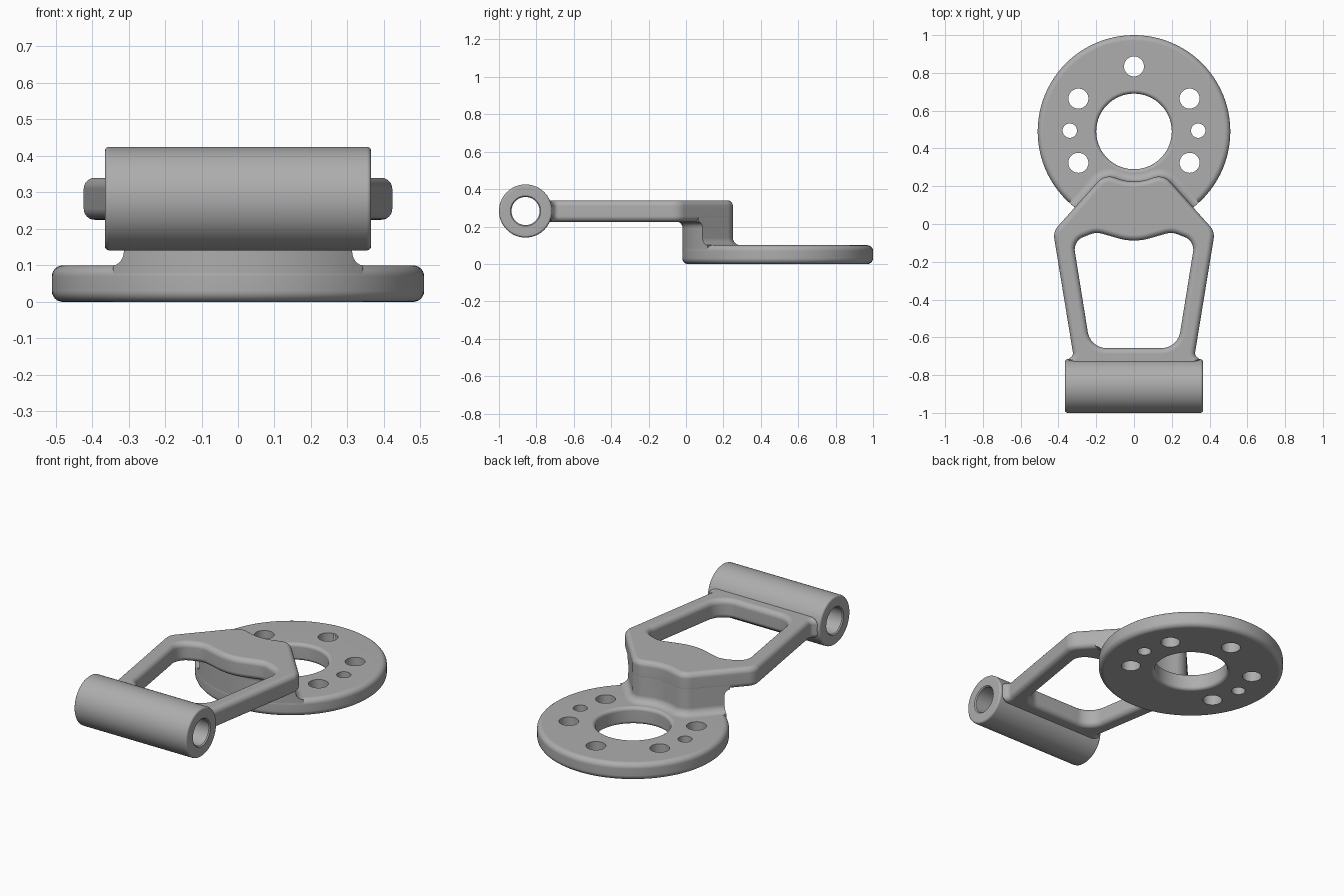
import bpy, bmesh, math
from mathutils import Vector, Matrix

cube = bpy.data.objects.get("Cube")
if cube:
    bpy.data.objects.remove(cube)

metal = bpy.data.materials.new("satin_grey")
metal.use_nodes = True
grey = (0.42, 0.42, 0.42, 1)
metal.diffuse_color = grey
metal.node_tree.nodes["Principled BSDF"].inputs["Base Color"].default_value = grey

DISC_Y = 0.49
DISC_R = 0.51
ARM_LOW, ARM_TOP = 0.225, 0.34
EDGE = 0.03


def arc(cx, cy, r, start, end, steps=6):
    """Points on an arc, angles in degrees."""
    angles = [math.radians(start + (end - start) * i / steps) for i in range(steps + 1)]
    return [(cx + r * math.cos(a), cy + r * math.sin(a)) for a in angles]


def build(name, rings, closed=False):
    """Skin a stack of rings; cap the ends unless the stack closes on itself."""
    bm = bmesh.new()
    rows = [[bm.verts.new(p) for p in ring] for ring in rings]
    pairs = list(zip(rows, rows[1:]))
    if closed:
        pairs.append((rows[-1], rows[0]))
    else:
        bm.faces.new(rows[0])
        bm.faces.new(rows[-1])
    for low, high in pairs:
        for i in range(len(low)):
            bm.faces.new((low[i - 1], low[i], high[i], high[i - 1]))
    bmesh.ops.recalc_face_normals(bm, faces=bm.faces)
    mesh = bpy.data.meshes.new(name)
    bm.to_mesh(mesh)
    bm.free()
    mesh.materials.append(metal)
    obj = bpy.data.objects.new(name, mesh)
    bpy.context.collection.objects.link(obj)
    return obj


def lathe(name, profile, place, closed=True, steps=72):
    """Turn a (radius, height) profile round z, then place it."""
    turns = [2 * math.pi * i / steps for i in range(steps)]
    rings = [[place @ Vector((r * math.cos(a), r * math.sin(a), h)) for a in turns]
             for r, h in profile]
    return build(name, rings, closed)


def rounded(half):
    """Mirror half an outline (x, y, radius) and round its corners."""
    corners = half + [(-x, y, r) for x, y, r in reversed(half) if x > 0]
    out = []
    for i, (x, y, r) in enumerate(corners):
        p = Vector((x, y))
        if r == 0:
            out.append(p)
            continue
        a = (Vector(corners[i - 1][:2]) - p).normalized()
        b = (Vector(corners[(i + 1) % len(corners)][:2]) - p).normalized()
        half_angle = a.angle(b) / 2
        centre = p + (a + b).normalized() * (r / math.sin(half_angle))
        tangent = r / math.tan(half_angle)
        start, end = p + a * tangent - centre, p + b * tangent - centre
        for k in range(9):
            out.append(centre + start.lerp(end, k / 8).normalized() * r)
    return out


def offset(outline, d):
    """Grow a clockwise outline by d."""
    out = []
    for i, p in enumerate(outline):
        a = (p - outline[i - 1]).normalized()
        b = (outline[(i + 1) % len(outline)] - p).normalized()
        na, nb = Vector((-a.y, a.x)), Vector((-b.y, b.x))
        out.append(p + (na + nb) * (d / (1 + na.dot(nb))))
    return out


def loft(name, outline, levels):
    """Stack the outline at (growth, height) levels."""
    return build(name, [[(p.x, p.y, z) for p in offset(outline, d)] for d, z in levels])


def boolean(obj, tool, operation):
    mod = obj.modifiers.new("cut", 'BOOLEAN')
    mod.operation, mod.solver, mod.object = operation, 'EXACT', tool
    bpy.context.view_layer.objects.active = obj
    bpy.ops.object.modifier_apply(modifier=mod.name)
    bpy.data.objects.remove(tool)


# Mounting disc with rounded rims
disc_place = Matrix.Translation((0, DISC_Y, 0))
outer, height, lip = DISC_R - EDGE, 0.1, 0.02
disc = lathe("mounting_disc",
             arc(outer, EDGE, EDGE, -90, 0) + arc(outer, height - EDGE, EDGE, 0, 90)
             + arc(0.2 + lip, height - lip, lip, 90, 180) + arc(0.2 + lip, lip, lip, 180, 270),
             disc_place, steps=96)

# Bolt holes and the two smaller pin holes
bolts = [(0.34 * math.cos(math.radians(a)), 0.34 * math.sin(math.radians(a)), 0.053)
         for a in (-30, 30, 90, 150, 210)]
for x, y, r in bolts + [(0.34, 0, 0.038), (-0.34, 0, 0.038)]:
    drill = lathe("drill", [(r, -0.1), (r, 0.2)],
                  Matrix.Translation((x, DISC_Y + 0.004 + y, 0)), closed=False, steps=32)
    boolean(disc, drill, 'DIFFERENCE')

# Arm plate with rounded edges
arm_outline = rounded([(0, 0.21, 0.25), (0.155, 0.264, 0.08), (0.428, -0.04, 0.08),
                       (0.321, -0.695, 0.025), (0.35, -0.717, 0), (0.30, -0.775, 0)])
arm = loft("arm", arm_outline,
           arc(-EDGE, ARM_LOW + EDGE, EDGE, -90, 0) + arc(-EDGE, ARM_TOP - EDGE, EDGE, 0, 90))

# Window in the arm, flared to round its rim
window_outline = rounded([(0, -0.10, 0.3), (0.2, -0.042, 0.1), (0.322, -0.09, 0.07),
                          (0.231, -0.657, 0.1)])
window = loft("window_cutter", window_outline,
              [(EDGE, ARM_LOW - 0.05)] + arc(EDGE, ARM_LOW + EDGE, EDGE, 270, 180)
              + arc(EDGE, ARM_TOP - EDGE, EDGE, 180, 90) + [(EDGE, ARM_TOP + 0.05)])
boolean(arm, window, 'DIFFERENCE')

# Neck: arm footprint flared onto the disc, trimmed to the disc's round front
flare = 0.04
neck = loft("neck", arm_outline,
            [(flare, 0.05)] + arc(flare, height + flare, flare, 270, 180)
            + [(-0.001, ARM_TOP - EDGE)])
trim_r = DISC_R - 0.001
trim = lathe("neck_trim",
             [(trim_r, 0.04)] + arc(trim_r + EDGE, ARM_LOW - EDGE, EDGE, 180, 90)
             + [(trim_r + EDGE, ARM_TOP)], disc_place, closed=False, steps=96)
boolean(neck, trim, 'INTERSECT')

# Hinge barrel across the end of the arm
half, rim, barrel_r, bore, bevel = 0.365, 0.012, 0.142, 0.075, 0.006
side = arc(barrel_r - rim, half - rim, rim, 0, 90, 3) + [(bore + bevel, half), (bore, half - bevel)]
barrel = lathe("hinge_barrel", side + [(r, -h) for r, h in reversed(side)],
               Matrix.Translation((0, -0.858, 0.283)) @ Matrix.Rotation(math.pi / 2, 4, 'Y'))

# Smooth shading that keeps flat faces flat
for obj in (disc, arm, neck, barrel):
    bpy.ops.object.select_all(action='DESELECT')
    obj.select_set(True)
    bpy.context.view_layer.objects.active = obj
    bpy.ops.object.shade_smooth_by_angle(angle=math.radians(35))
    weighted = obj.modifiers.new("even_shading", 'WEIGHTED_NORMAL')
    weighted.keep_sharp = True
